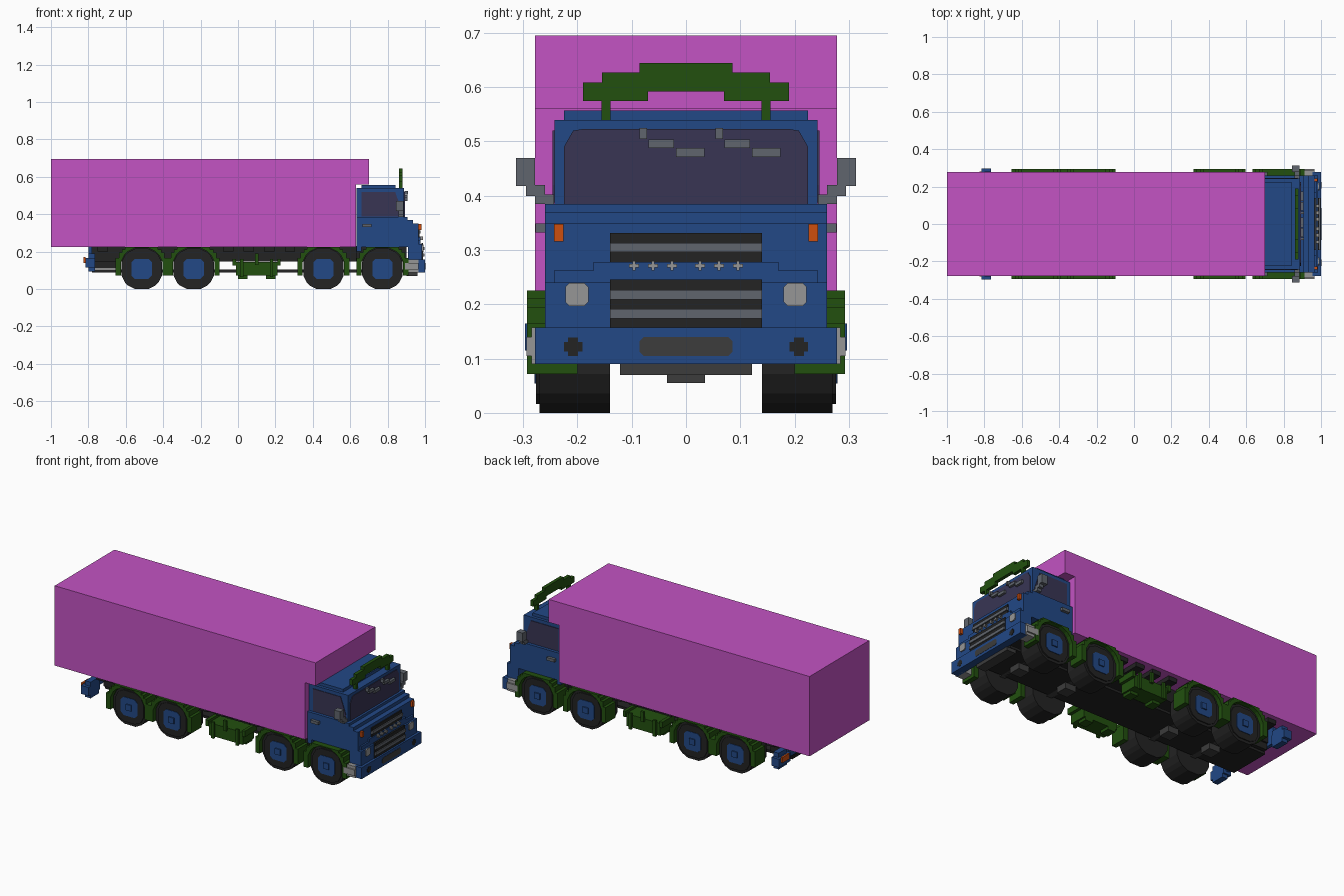
import bpy, bmesh, math

cube = bpy.data.objects.get("Cube")
if cube:
    bpy.data.objects.remove(cube, do_unlink=True)

V = 0.0174  # block step used for the stepped outlines


def material(name, rgb):
    m = bpy.data.materials.new(name)
    m.use_nodes = True
    lin = [((c / 255 + 0.055) / 1.055) ** 2.4 if c > 10 else c / 255 / 12.92 for c in rgb]
    m.diffuse_color = (*lin, 1)
    m.node_tree.nodes["Principled BSDF"].inputs["Base Color"].default_value = (*lin, 1)
    return m


MAGENTA = material("magenta", (195, 83, 195))
BLUE = material("blue", (34, 72, 134))
GREEN = material("dark green", (34, 80, 15))
BLACK = material("rubber black", (35, 35, 35))
CHARCOAL = material("charcoal", (60, 60, 60))
GREY = material("steel grey", (96, 101, 109))
SILVER = material("lamp silver", (150, 150, 150))
ORANGE = material("orange", (205, 78, 15))
GLASS = material("tinted glass", (56, 53, 84))


def finish(name, bm, mat):
    bmesh.ops.recalc_face_normals(bm, faces=bm.faces)
    me = bpy.data.meshes.new(name)
    bm.to_mesh(me)
    bm.free()
    me.materials.append(mat)
    ob = bpy.data.objects.new(name, me)
    bpy.context.collection.objects.link(ob)
    return ob


def prism_into(bm, pts, a, b, axis="y"):
    """Extrude a 2D outline from a to b: (x,z) along y, or (y,z) along x."""
    put = (lambda p, d: (p[0], d, p[1])) if axis == "y" else (lambda p, d: (d, p[0], p[1]))
    lo = [bm.verts.new(put(p, a)) for p in pts]
    hi = [bm.verts.new(put(p, b)) for p in pts]
    bm.faces.new(lo)
    bm.faces.new(hi[::-1])
    n = len(pts)
    for i in range(n):
        bm.faces.new((lo[i], hi[i], hi[(i + 1) % n], lo[(i + 1) % n]))


def boxes(name, mat, items, mirror=False):
    """Each item is x0, x1, y0, y1, z0, z1; mirror adds a copy across y = 0."""
    bm = bmesh.new()
    for x0, x1, y0, y1, z0, z1 in items:
        rect = [(x0, z0), (x1, z0), (x1, z1), (x0, z1)]
        prism_into(bm, rect, y0, y1)
        if mirror:
            prism_into(bm, rect, -y1, -y0)
    return finish(name, bm, mat)


def prism(name, mat, outlines, a, b, axis="y", mirror=False):
    bm = bmesh.new()
    for pts in outlines:
        prism_into(bm, pts, a, b, axis)
        if mirror:
            prism_into(bm, pts, -b, -a, axis)
    return finish(name, bm, mat)


def stepped_arc(r, n):
    """Staircase points of the upper right quarter, from the side to the top."""
    s = r / n
    pts = []
    for i in range(n):
        w = max(1, round(math.sqrt(n * n - (i + 0.5) ** 2))) * s
        for p in ((w, i * s), (w, (i + 1) * s)):
            if len(pts) > 1 and abs(pts[-1][0] - w) < 1e-6:
                pts[-1] = p
            else:
                pts.append(p)
    return pts


def stepped_disc(cx, cz, r, n):
    q = stepped_arc(r, n)
    half = q + [(-x, z) for x, z in q[::-1]]
    ring = half + [(-x, -z) for x, z in half[1:-1]]
    ring = [p for i, p in enumerate(ring) if p != ring[i - 1]]
    return [(cx + x, cz + z) for x, z in ring]


# Cargo box with a nose over the cab
prism("cargo_box", MAGENTA, [[(-1, 0.225), (0.632, 0.225), (0.632, 0.56), (0.70, 0.56),
                              (0.70, 0.695), (-1, 0.695)]], -0.278, 0.278)

# Chassis: ladder rails, belly plate, axles and cross members
boxes("chassis_frame", BLACK, [(-0.78, 0.66, -0.15, 0.15, 0.148, 0.225),
                               (-0.78, 0.94, -0.125, 0.125, 0.09, 0.105),
                               (-0.78, -0.65, -0.14, 0.14, 0.11, 0.165),
                               (0.63, 0.90, -0.20, 0.20, 0.148, 0.23)])
boxes("frame_brackets", BLACK,
      [(x, x + 0.055, 0.15, 0.25, 0.20, 0.225) for x in (-0.75, -0.08, 0.03, 0.14, 0.25)], True)
boxes("front_skid", CHARCOAL, [(0.90, 0.96, -0.122, 0.122, 0.07, 0.09)])

# Wheels, hubs, axles and stepped fenders
WHEELS = {"rear": -0.515, "mid_rear": -0.237, "mid_front": 0.457, "front": 0.772}
for label, x in WHEELS.items():
    prism(label + "_tyres", BLACK, [stepped_disc(x, 0.108, 0.108, 6)], 0.14, 0.27, mirror=True)
    prism(label + "_tyre_rims", BLACK, [stepped_disc(x, 0.108, 0.092, 5)], 0.27, 0.276, mirror=True)
    prism(label + "_hubs", BLUE, [stepped_disc(x, 0.108, 0.054, 3)], 0.25, 0.279, mirror=True)
    boxes(label + "_hub_caps", BLUE, [(x - V, x + V, 0.279, 0.286, 0.108 - V, 0.108 + V)], True)
    boxes(label + "_axle", CHARCOAL, [(x - V, x + V, -0.15, 0.15, 0.09, 0.125),
                                      (x - 0.035, x + 0.035, -0.035, 0.035, 0.055, 0.15)])
    inner = [(x + a, 0.108 + b) for a, b in stepped_arc(0.111, 6)]
    inner += [(2 * x - a, b) for a, b in inner[::-1]]
    outer = [(0.139, 0.072), (0.139, 0.165), (0.122, 0.165), (0.122, 0.195),
             (0.105, 0.195), (0.105, 0.212), (0.088, 0.212), (0.088, 0.2255)]
    right = [(x + a, b) for a, b in outer]
    left = [(x - a, b) for a, b in outer[::-1]]
    arch = right + left + [(x - 0.111, 0.072)] + inner[::-1] + [(x + 0.111, 0.072)]
    prism(label + "_fenders", GREEN, [arch], 0.20, 0.293, mirror=True)

# Side tanks between the axles
boxes("side_tanks", GREEN, [(-0.01, 0.21, 0.15, 0.255, 0.072, 0.145),
                            (0.0, 0.05, 0.15, 0.21, 0.055, 0.072),
                            (0.15, 0.20, 0.15, 0.21, 0.055, 0.072),
                            (-0.03, -0.01, 0.15, 0.262, 0.125, 0.16),
                            (0.21, 0.228, 0.15, 0.262, 0.125, 0.16),
                            (0.012, 0.03, 0.255, 0.268, 0.065, 0.16),
                            (0.17, 0.188, 0.255, 0.268, 0.065, 0.16),
                            (0.09, 0.11, 0.255, 0.268, 0.13, 0.19)], True)

# Rear bumper and lamps
boxes("rear_bumper_ends", BLUE, [(-0.815, -0.765, 0.19, 0.297, 0.115, 0.165),
                                 (-0.80, -0.765, 0.20, 0.28, 0.095, 0.19)], True)
boxes("rear_bumper_bar", BLUE, [(-0.80, -0.78, -0.19, 0.19, 0.13, 0.225)])
boxes("rear_lamps", ORANGE, [(-0.826, -0.815, 0.215, 0.28, 0.14, 0.172)], True)

# Cab: lower body, stepped nose, upper body and roof
boxes("cab_lower", BLUE, [(0.634, 0.965, -0.26, 0.26, 0.225, 0.35),
                          (0.634, 0.935, -0.26, 0.26, 0.35, 0.37),
                          (0.634, 0.905, -0.26, 0.26, 0.37, 0.385)])
boxes("cab_sill", BLUE, [(0.634, 0.66, 0.20, 0.26, 0.20, 0.225)], True)
boxes("cab_nose", BLUE, [(0.91, 0.985, -0.26, 0.26, 0.155, 0.24),
                         (0.96, 0.975, -0.243, 0.243, 0.24, 0.262),
                         (0.96, 0.975, -0.17, 0.17, 0.262, 0.278)])
boxes("cab_upper", BLUE, [(0.634, 0.888, -0.2425, 0.2425, 0.385, 0.54)])
boxes("cab_roof", BLUE, [(0.66, 0.842, -0.225, 0.225, 0.54, 0.557)])
boxes("front_bumper", BLUE, [(0.955, 1.0, -0.278, 0.278, 0.09, 0.157)])
boxes("bumper_corners", SILVER, [(0.892, 0.965, 0.22, 0.294, 0.105, 0.14),
                                 (0.905, 0.965, 0.22, 0.285, 0.09, 0.157)], True)

# Glazing
shield = [(0.19, 0.385), (0.225, 0.385), (0.225, 0.49), (0.208, 0.52), (0.19, 0.523)]
shield = shield[1:] + [(-y, z) for y, z in shield[:0:-1]]
prism("windshield", GLASS, [shield], 0.886, 0.892, "x")
prism("side_windows", GLASS, [[(0.66, 0.388), (0.875, 0.388), (0.875, 0.42), (0.858, 0.47),
                               (0.84, 0.52), (0.66, 0.52)]], 0.239, 0.246, mirror=True)

# Wipers in stepped segments
wipers = []
for y in (-0.08, 0.06):
    wipers += [(0.892, 0.91, y - 0.006, y + 0.008, 0.505, 0.525),
               (0.892, 0.906, y + 0.011, y + 0.058, 0.488, 0.504),
               (0.892, 0.906, y + 0.062, y + 0.114, 0.471, 0.488)]
boxes("wipers", GREY, wipers)

# Mirrors and door handles
boxes("mirrors", GREY, [(0.845, 0.885, 0.278, 0.313, 0.418, 0.47),
                        (0.858, 0.885, 0.26, 0.295, 0.40, 0.42),
                        (0.858, 0.885, 0.243, 0.278, 0.385, 0.402)], True)
boxes("door_handles", GREY, [(0.665, 0.715, 0.26, 0.277, 0.332, 0.349)], True)

# Roof light bar on posts
half_bar = [(0.07, 0.592), (0.07, 0.575), (0.19, 0.575), (0.19, 0.609), (0.155, 0.609),
            (0.155, 0.627), (0.086, 0.627), (0.086, 0.645)]
prism("roof_bar", GREEN, [half_bar + [(-y, z) for y, z in half_bar[::-1]]], 0.86, 0.88, "x")
boxes("roof_bar_posts", GREEN, [(0.86, 0.88, 0.139, 0.156, 0.54, 0.576)], True)

# Grilles with slats
boxes("upper_grille", BLACK, [(0.96, 0.971, -0.14, 0.14, 0.278, 0.331)])
boxes("lower_grille", BLACK, [(0.98, 0.990, -0.14, 0.14, 0.157, 0.246)])
boxes("grille_slats", GREY, [(0.965, 0.977, -0.14, 0.14, 0.296, 0.313),
                             (0.985, 0.996, -0.14, 0.14, 0.209, 0.226),
                             (0.985, 0.996, -0.14, 0.14, 0.174, 0.191)])

# Lamps, markers and plate
studs = []
for y in (0.026, 0.061, 0.096):
    studs += [(0.965, 0.99, y - 0.009, y + 0.009, 0.268, 0.274),
              (0.965, 0.99, y - 0.003, y + 0.003, 0.262, 0.280)]
boxes("small_lamps", SILVER, studs, True)
prism("headlights", SILVER, [stepped_disc(s * 0.201, 0.218, 0.021, 3) for s in (-1, 1)],
      0.98, 0.991, "x")
boxes("fog_lamps", BLACK, [(0.995, 1.0015, 0.191, 0.225, 0.113, 0.131),
                           (0.995, 1.0015, 0.199, 0.217, 0.105, 0.139)], True)
boxes("turn_markers", ORANGE, [(0.94, 0.98, 0.226, 0.243, 0.316, 0.348)], True)
prism("front_plate", CHARCOAL, [[(-0.078, 0.105), (0.078, 0.105), (0.086, 0.113), (0.086, 0.132),
                                 (0.078, 0.14), (-0.078, 0.14), (-0.086, 0.132),
                                 (-0.086, 0.113)]], 0.995, 1.0015, "x")
